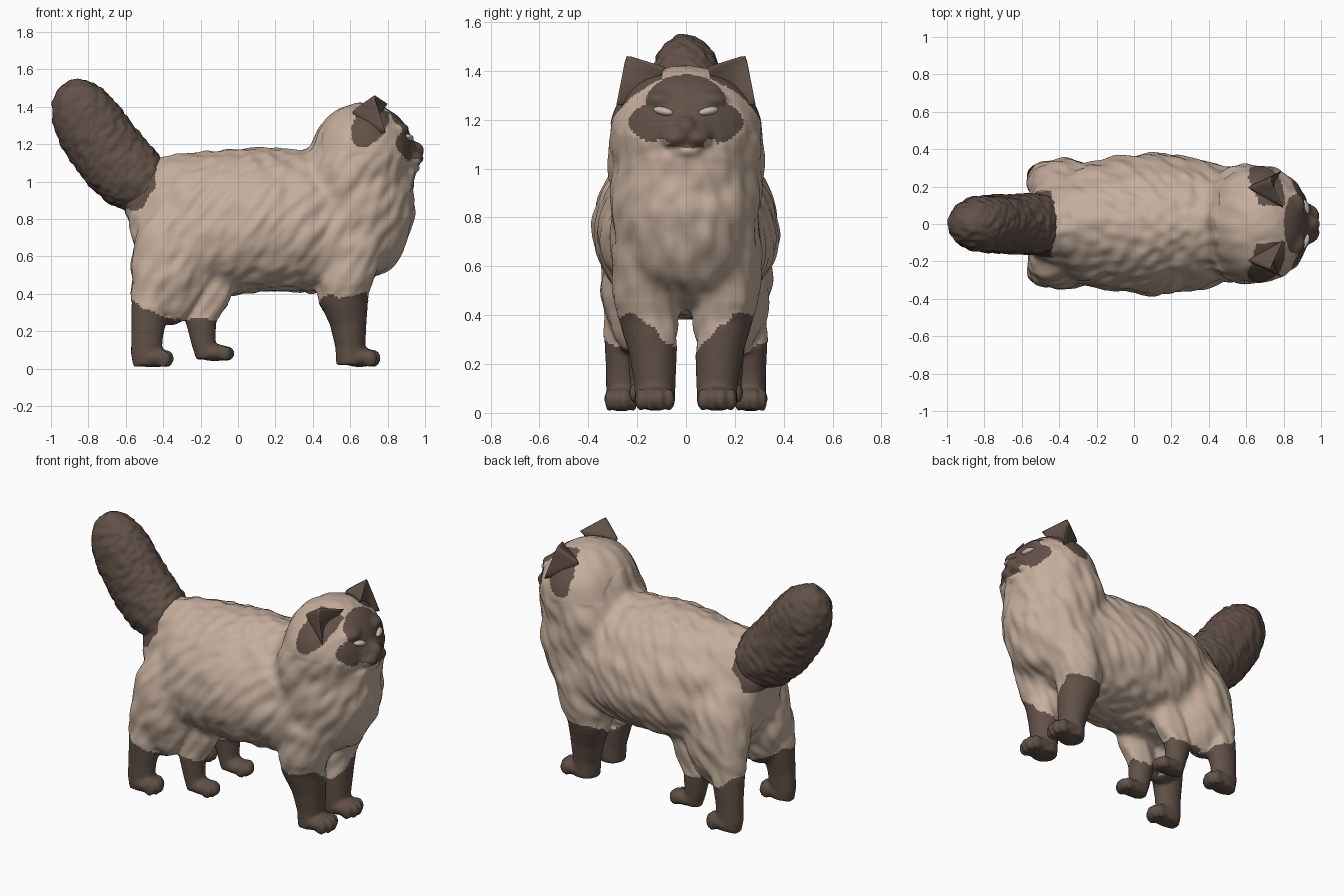
import bpy, bmesh, math
from mathutils import Vector, Matrix, noise

if "Cube" in bpy.data.objects:
    bpy.data.objects.remove(bpy.data.objects["Cube"])


def material(name, rgb):
    m = bpy.data.materials.new(name)
    m.diffuse_color = (*rgb, 1)
    m.use_nodes = True
    m.node_tree.nodes["Principled BSDF"].inputs["Base Color"].default_value = m.diffuse_color
    return m


CREAM = material("cream fur", (0.56, 0.425, 0.335))
BROWN = material("dark brown fur", (0.12, 0.082, 0.064))
EYE = material("pale eye", (0.56, 0.47, 0.39))


def loft(bm, sections, egg=0.0, n=28):
    """Closed tube through (x, y, z, radius in side view, radius in y)."""
    pts = [Vector(s[:3]) for s in sections]
    rings = []
    for i, s in enumerate(sections):
        t = (pts[min(i + 1, len(pts) - 1)] - pts[max(i - 1, 0)]).normalized()
        up = t.cross(Vector((0, 1, 0))).normalized()
        side = up.cross(t)
        ring = []
        for k in range(n):
            a = 2 * math.pi * k / n
            w = math.cos(a) * (1 - egg * math.sin(a))
            ring.append(bm.verts.new(pts[i] + up * s[3] * math.sin(a) + side * s[4] * w))
        rings.append(ring)
    for r0, r1 in zip(rings, rings[1:]):
        for k in range(n):
            bm.faces.new((r0[k], r0[(k + 1) % n], r1[(k + 1) % n], r1[k]))
    bm.faces.new(rings[0][::-1])
    bm.faces.new(rings[-1])


def blob(bm, loc, radii, turn=0.0, tilt=0.0):
    m = (Matrix.Translation(loc) @ Matrix.Rotation(turn, 4, 'Z') @ Matrix.Rotation(tilt, 4, 'X')
         @ Matrix.Diagonal((*radii, 1)))
    bmesh.ops.create_uvsphere(bm, u_segments=28, v_segments=18, radius=1, matrix=m)


def finish(name, bm, mats, voxel=None, smooth=0):
    bmesh.ops.recalc_face_normals(bm, faces=bm.faces)
    me = bpy.data.meshes.new(name)
    bm.to_mesh(me)
    bm.free()
    ob = bpy.data.objects.new(name, me)
    bpy.context.collection.objects.link(ob)
    if voxel:
        r = ob.modifiers.new("fuse", 'REMESH')
        r.mode, r.voxel_size = 'VOXEL', voxel
        s = ob.modifiers.new("soften", 'SMOOTH')
        s.factor, s.iterations = 0.5, smooth
        dg = bpy.context.evaluated_depsgraph_get()
        ob.data = bpy.data.meshes.new_from_object(ob.evaluated_get(dg))
        ob.modifiers.clear()
    ob.data.materials.clear()
    for m in mats:
        ob.data.materials.append(m)
    for p in ob.data.polygons:
        p.use_smooth = True
        p.material_index = 0
    return ob


def oval(u, v, ru, rv):
    return (u / ru) ** 2 + (v / rv) ** 2 < 1


def is_dark(p):
    """Brown points: legs, face mask, ear patches and tail root."""
    x, y, z = p.x, abs(p.y), p.z
    j = 0.025 * noise.noise(p * 14)
    if z < 0.5:
        if x > 0.42:
            return z < min(0.40, 0.25 + 0.9 * (y - 0.04)) + 0.1 * (x - 0.6) + j
        if x < -0.33:
            return z < 0.30 - 0.5 * (x + 0.45) + j
        return z < 0.26 + j
    if x < -0.44 and z > 0.85 + j and y < 0.175:
        return True
    if x > 0.78 and z > 1.05:
        if oval(y - 0.1, z - 1.1, 0.03, 0.018):
            return False
        if oval(y, z - 1.19, 0.235, 0.105 + j / 3) or oval(y, z - 1.265, 0.165, 0.12):
            return True
    dx, dz = x - 0.71, z - 1.32
    return y > 0.1 and z > 1.15 and oval(0.45 * dx + 0.89 * dz, 0.89 * dx - 0.45 * dz, 0.15, 0.085 + j / 2)


# Body: torso, mane, head, muzzle, and all legs fused into one skin
bm = bmesh.new()
torso = [(-0.565, 0.57, 0.88, 0.13), (-0.53, 0.47, 1.00, 0.17), (-0.45, 0.40, 1.13, 0.215),
         (-0.30, 0.38, 1.145, 0.315), (-0.10, 0.39, 1.165, 0.355), (0.10, 0.41, 1.185, 0.38),
         (0.30, 0.41, 1.17, 0.355), (0.50, 0.40, 1.17, 0.305), (0.70, 0.46, 1.10, 0.27)]
loft(bm, [(x, 0, (lo + hi) / 2, (hi - lo) / 2, w) for x, lo, hi, w in torso], egg=0.14)
blob(bm, (0.65, 0, 0.87), (0.292, 0.31, 0.40))       # chest mane
blob(bm, (0.58, 0, 1.02), (0.22, 0.325, 0.28))       # neck ruff
blob(bm, (0.74, 0, 1.02), (0.21, 0.25, 0.20))        # throat
blob(bm, (0.67, 0, 1.14), (0.275, 0.32, 0.285))      # head
blob(bm, (0.87, 0, 1.15), (0.095, 0.14, 0.10))       # muzzle
blob(bm, (0.94, 0, 1.165), (0.055, 0.045, 0.05))     # nose
blob(bm, (0.90, 0, 1.075), (0.07, 0.08, 0.04))       # chin


def foot(x, y, z, rx, ry, rz):
    blob(bm, (x, y, z), (rx, ry, rz))
    for k in (-1.5, -0.5, 0.5, 1.5):                  # toes
        blob(bm, (x + rx * (0.72 - 0.09 * k * k), y + k * ry * 0.46, z - 0.005),
             (rx * 0.38, ry * 0.27, rz * 0.9))


for s in (1, -1):
    blob(bm, (0.91, s * 0.045, 1.125), (0.083, 0.065, 0.045))          # whisker pad
    blob(bm, (0.84, s * 0.1, 1.28), (0.075, 0.075, 0.04), s * 0.4)     # brow
    blob(bm, (-0.37, s * 0.2, 0.56), (0.20, 0.15, 0.33))               # haunch
    loft(bm, [(0.60, s * 0.16, 0.68, 0.19, 0.15), (0.575, s * 0.16, 0.48, 0.155, 0.14),
              (0.562, s * 0.152, 0.38, 0.135, 0.12), (0.59, s * 0.135, 0.25, 0.1, 0.098),
              (0.6, s * 0.127, 0.12, 0.08, 0.085), (0.6, s * 0.127, 0.02, 0.075, 0.08)])
    foot(0.65, s * 0.127, 0.06, 0.105, 0.085, 0.052)
    loft(bm, [(-0.45, s * 0.23, 0.55, 0.12, 0.11), (-0.47, s * 0.25, 0.32, 0.1, 0.085),
              (-0.485, s * 0.26, 0.18, 0.085, 0.068), (-0.49, s * 0.262, 0.08, 0.083, 0.065),
              (-0.485, s * 0.262, 0.015, 0.075, 0.06)])
    foot(-0.455, s * 0.265, 0.058, 0.105, 0.07, 0.053)
    loft(bm, [(-0.14, s * 0.15, 0.50, 0.14, 0.1), (-0.16, s * 0.16, 0.38, 0.12, 0.08),
              (-0.2, s * 0.17, 0.26, 0.085, 0.07), (-0.185, s * 0.17, 0.14, 0.065, 0.06),
              (-0.165, s * 0.17, 0.06, 0.06, 0.055)])
    foot(-0.125, s * 0.17, 0.085, 0.1, 0.065, 0.045)
body = finish("body", bm, (CREAM, BROWN), voxel=0.0115, smooth=4)

# Melt the seams between torso, ruff, head and haunches
me = body.data
bm = bmesh.new()
bm.from_mesh(me)
for floor, steps in ((0.34, 12), (0.40, 12), (0.46, 14)):
    soft = [v for v in bm.verts if v.co.z > floor and not (v.co.x > 0.84 and v.co.z > 1.04)]
    for _ in range(steps):
        bmesh.ops.smooth_vert(bm, verts=soft, factor=0.5, use_axis_x=True, use_axis_y=True, use_axis_z=True)
bm.to_mesh(me)
bm.free()

# Combed fur relief on the body, smoother on the brown points
fur = Matrix.Rotation(math.radians(-35), 3, 'Y')
moves = []
for v in me.vertices:
    q = fur @ v.co
    face = v.co.z > 1.15 and v.co.x > 0.45
    streak = noise.noise(Vector((q.x * 18, q.y * 16, q.z * 7)))
    lump = noise.noise(v.co * 7 + Vector((3, 1, 5)))
    amp = 0.001 if is_dark(v.co) else 0.006 if face else 0.014
    body_fade = max(0, min(1, (v.co.z - 0.38) / 0.1, (1.15 - v.co.z) / 0.1))
    moves.append(v.normal * (amp * streak + body_fade * (0.008 * lump + 0.002)))
for v, d in zip(me.vertices, moves):
    v.co += d
    v.co.z = max(v.co.z, 0.008)
for p in me.polygons:
    p.use_smooth = True
    p.material_index = int(is_dark(p.center))

# Tail: thick brush with tufted surface
bm = bmesh.new()
loft(bm, [(-0.41, 0, 0.95, 0.13, 0.13), (-0.49, 0, 0.98, 0.165, 0.158), (-0.57, 0, 1.03, 0.19, 0.162),
          (-0.67, 0, 1.125, 0.194, 0.158), (-0.78, 0, 1.28, 0.19, 0.152), (-0.833, 0, 1.38, 0.17, 0.145),
          (-0.857, 0, 1.455, 0.142, 0.122), (-0.865, 0, 1.51, 0.095, 0.083), (-0.868, 0, 1.545, 0.03, 0.03)])
tail = finish("tail", bm, (BROWN,), voxel=0.0125, smooth=5)
comb = Matrix.Rotation(math.radians(50), 3, 'Y')
moves = []
for v in tail.data.vertices:
    q = comb @ v.co
    moves.append(v.normal * (0.002 + 0.01 * noise.noise(Vector((q.x * 15, q.y * 34, q.z * 34)))))
for v, d in zip(tail.data.vertices, moves):
    v.co += d

# Ears (cupped, creased rim) and eyes
for s, side in ((1, "left"), (-1, "right")):
    bm = bmesh.new()
    inner, outer, tip, back, cup, root = [bm.verts.new((x, s * y, z)) for x, y, z in (
        (0.80, 0.085, 1.415), (0.79, 0.285, 1.26), (0.725, 0.245, 1.465),
        (0.60, 0.195, 1.375), (0.745, 0.2, 1.34), (0.69, 0.15, 1.22))]
    for f in ((inner, tip, back), (tip, outer, back), (inner, cup, tip), (cup, outer, tip),
              (inner, root, cup), (cup, root, outer), (inner, back, root), (outer, root, back)):
        bm.faces.new(f)
    crease = bm.edges.layers.float.new("crease_edge")
    for e in bm.edges:
        if cup not in e.verts:
            e[crease] = 1.0 if tip in e.verts and back not in e.verts else 0.75
    ear = finish(side + "_ear", bm, (BROWN,))
    rounding = ear.modifiers.new("round", 'SUBSURF')
    rounding.levels = rounding.render_levels = 3

    bm = bmesh.new()
    blob(bm, (0.914, s * 0.093, 1.235), (0.022, 0.043, 0.017), s * 0.38, s * 0.2)
    finish(side + "_eye", bm, (EYE,))
